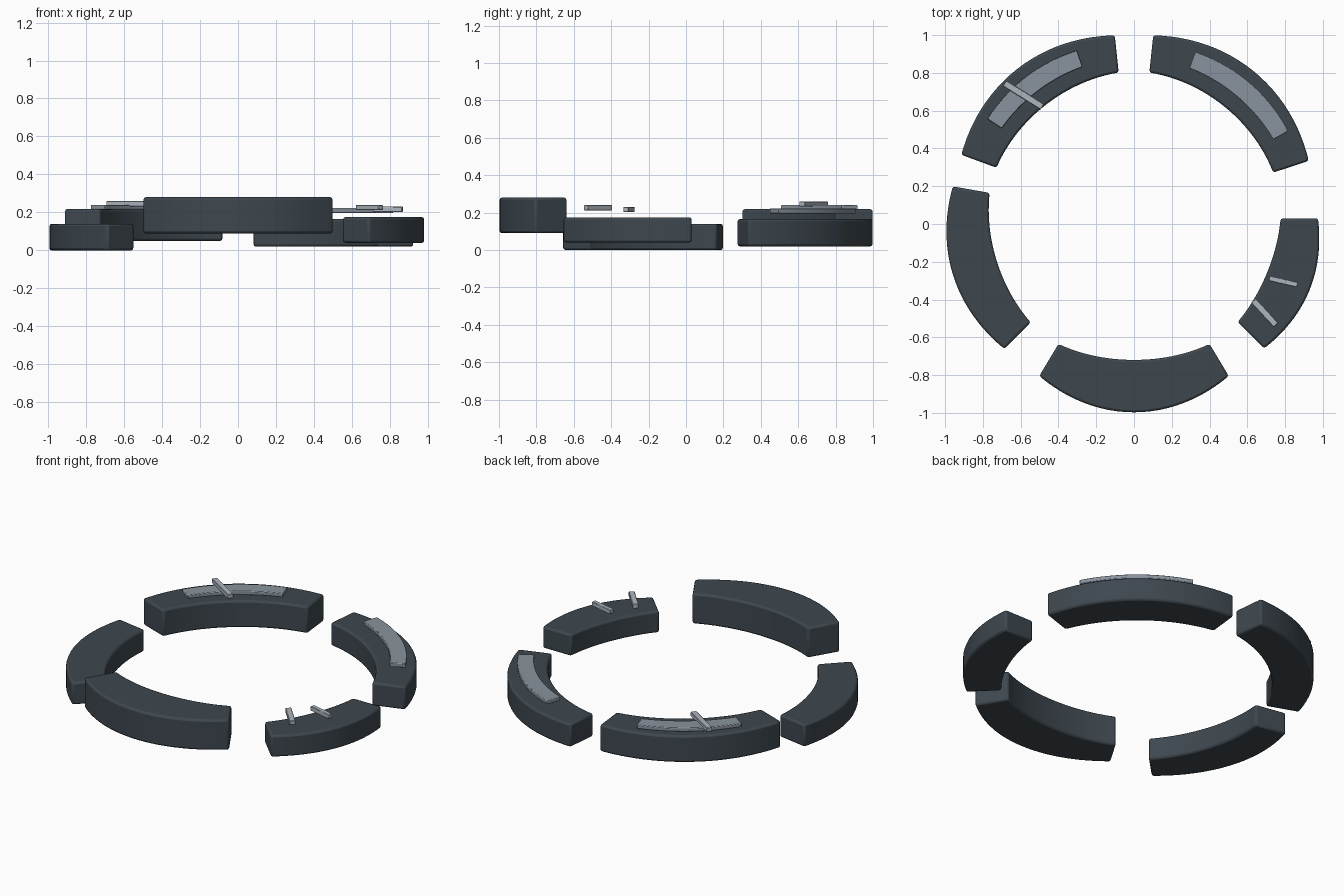
import bpy
import bmesh
from math import sin, cos, pi, radians, atan2, hypot

if "Cube" in bpy.data.objects:
    bpy.data.objects.remove(bpy.data.objects["Cube"])

RING_Y = 0.03  # centre of the ring


def material(name, rgb):
    m = bpy.data.materials.new(name)
    m.use_nodes = True
    m.diffuse_color = (*rgb, 1)
    m.node_tree.nodes["Principled BSDF"].inputs["Base Color"].default_value = (*rgb, 1)
    return m


dark = material("dark slate", (0.048, 0.064, 0.078))
grey = material("blue grey", (0.25, 0.29, 0.34))
light = material("light grey", (0.42, 0.47, 0.52))


def finish(ob, mat, bevel, segments=2):
    ob.data.materials.append(mat)
    bpy.ops.object.select_all(action='DESELECT')
    ob.select_set(True)
    bpy.context.view_layer.objects.active = ob
    b = ob.modifiers.new("soft edges", 'BEVEL')
    b.width = bevel
    b.segments = segments
    b.limit_method = 'ANGLE'
    b.angle_limit = radians(40)
    bpy.ops.object.shade_smooth_by_angle(angle=radians(40))


def arc_block(name, start, end, r_in, r_out, z0, z1, mat, bulge=0.0, bevel=0.012, steps=24):
    """Curved block; the bulge widens it towards its middle."""
    bm = bmesh.new()
    rings = []
    for i in range(steps + 1):
        t = i / steps
        a = radians(start + (end - start) * t)
        swell = bulge * sin(pi * t)
        inner, outer = r_in - swell / 2, r_out + swell
        section = ((inner, z0), (outer, z0), (outer, z1), (inner, z1))
        rings.append([bm.verts.new((r * cos(a), RING_Y + r * sin(a), z)) for r, z in section])
    for p, q in zip(rings, rings[1:]):
        for k in range(4):
            n = (k + 1) % 4
            bm.faces.new((p[k], p[n], q[n], q[k]))
    bm.faces.new(rings[0])
    bm.faces.new(rings[-1][::-1])
    bmesh.ops.recalc_face_normals(bm, faces=bm.faces)
    mesh = bpy.data.meshes.new(name)
    bm.to_mesh(mesh)
    bm.free()
    ob = bpy.data.objects.new(name, mesh)
    bpy.context.collection.objects.link(ob)
    finish(ob, mat, bevel)


def bar(name, p, q, width, z0, z1):
    """Thin straight bar between two points in plan."""
    dx, dy = q[0] - p[0], q[1] - p[1]
    bpy.ops.mesh.primitive_cube_add(
        size=1, location=((p[0] + q[0]) / 2, (p[1] + q[1]) / 2, (z0 + z1) / 2))
    ob = bpy.context.object
    ob.name = name
    for v in ob.data.vertices:
        v.co.x *= hypot(dx, dy)
        v.co.y *= width
        v.co.z *= z1 - z0
    ob.rotation_euler.z = atan2(dy, dx)
    finish(ob, light, 0.003, 1)


# Ring segments at staggered heights
for name, start, end, z0, z1, bulge in (
        ("front_segment", 239, 301, 0.09, 0.28, 0.053),
        ("left_segment", -45, 0, 0.04, 0.175, 0.03),
        ("back_left_segment", 18.2, 84, 0.02, 0.165, 0.03),
        ("back_right_segment", 96, 159.8, 0.05, 0.218, 0.03),
        ("right_segment", 170, 225.2, 0.0, 0.14, 0.03)):
    arc_block(name, start, end, 0.776, 0.974, z0, z1, dark, bulge)

# Raised curved plates
arc_block("back_left_plate", 29.5, 69.8, 0.847, 0.939, 0.196, 0.222, grey, 0.005, 0.004)
arc_block("back_right_plate", 108.8, 145.8, 0.847, 0.938, 0.216, 0.24, grey, 0.005, 0.004)

# Small cross bars
bar("back_right_bar", (-0.685, 0.745), (-0.485, 0.62), 0.035, 0.232, 0.26)
bar("left_bar_upper", (0.715, -0.287), (0.866, -0.322), 0.028, 0.202, 0.23)
bar("left_bar_lower", (0.632, -0.405), (0.752, -0.535), 0.034, 0.212, 0.24)
